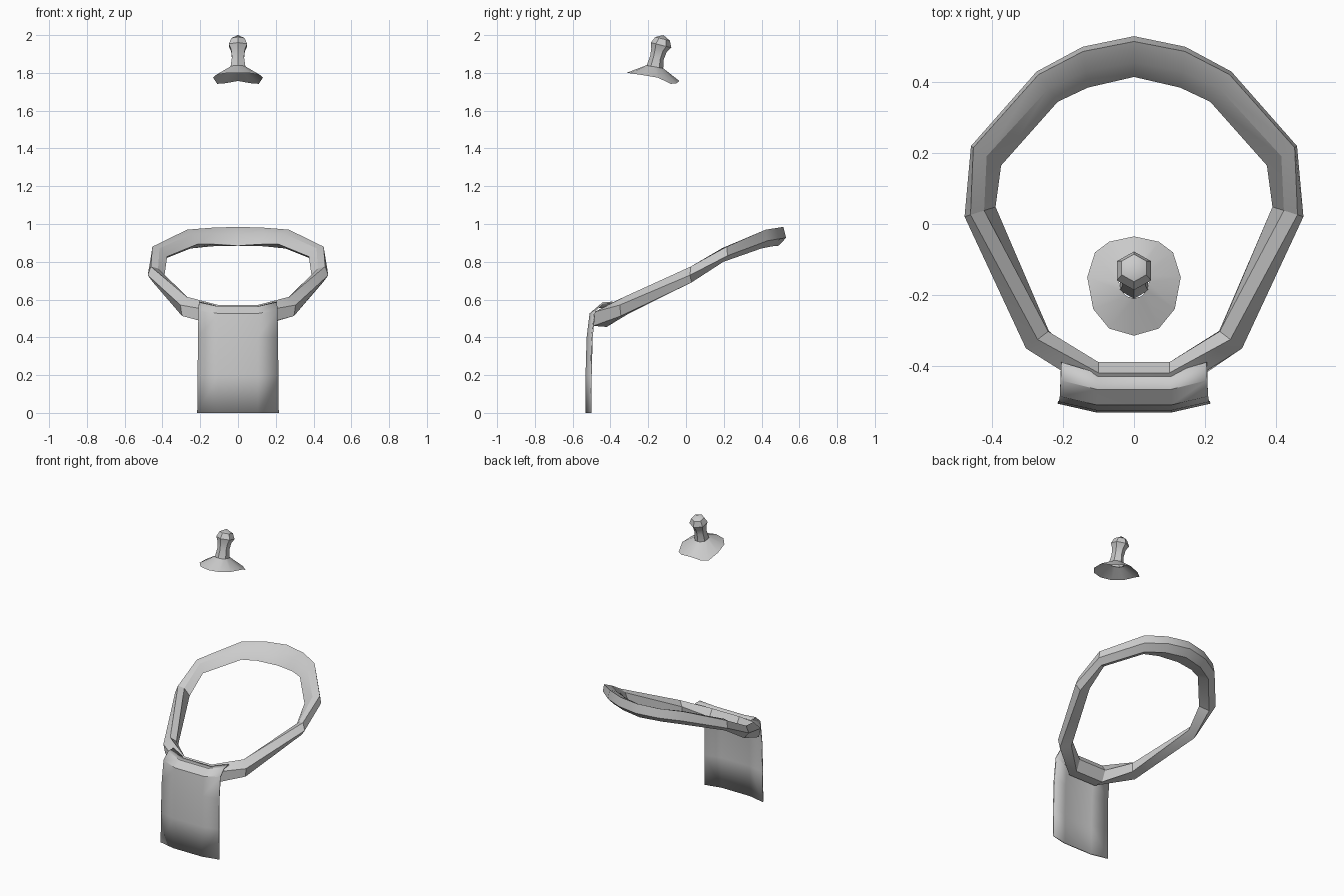
import bpy, math
from mathutils import Vector, Matrix

if "Cube" in bpy.data.objects:
    bpy.data.objects.remove(bpy.data.objects["Cube"])


def make(name, verts, faces, smooth=True):
    me = bpy.data.meshes.new(name)
    me.from_pydata([tuple(v) for v in verts], [], faces)
    me.validate()
    ob = bpy.data.objects.new(name, me)
    bpy.context.collection.objects.link(ob)
    bpy.ops.object.select_all(action='DESELECT')
    ob.select_set(True)
    bpy.context.view_layer.objects.active = ob
    bpy.ops.object.mode_set(mode='EDIT')
    bpy.ops.mesh.select_all(action='SELECT')
    bpy.ops.mesh.normals_make_consistent(inside=False)
    bpy.ops.object.mode_set(mode='OBJECT')
    if smooth:
        bpy.ops.object.shade_smooth_by_angle(angle=math.radians(30))
    return ob


def bridge(rows, n, closed_rows=False, closed_cols=True):
    """Quads joining successive rows of n vertices."""
    faces = []
    for r in range(rows if closed_rows else rows - 1):
        s = (r + 1) % rows
        for c in range(n if closed_cols else n - 1):
            d = (c + 1) % n
            faces.append((r * n + c, r * n + d, s * n + d, s * n + c))
    return faces


# Belt ring: outer xy, inner xy, bottom z, top z (back to front, right half)
stations = [
    (0.00, 0.53, 0.00, 0.415, 0.885, 0.985),
    (0.145, 0.50, 0.13, 0.385, 0.882, 0.98),
    (0.275, 0.43, 0.215, 0.345, 0.87, 0.97),
    (0.46, 0.22, 0.375, 0.165, 0.80, 0.88),
    (0.48, 0.02, 0.385, 0.05, 0.69, 0.775),
    (0.31, -0.355, 0.225, -0.29, 0.51, 0.615),
    (0.10, -0.49, 0.10, -0.39, 0.455, 0.57),
]
# five-sided section (across, height), blended from back over side to front
back = [(0, 0), (0.35, 0.6), (0.87, 1), (1, 0.42), (0.65, 0.0)]
side = [(0, 0.4), (0.5, 0.95), (0.93, 1), (1, 0.4), (0.6, 0)]
front = [(0.3, 0), (0, 0.6), (0.3, 1), (0.9, 0.7), (1, 0.05)]


def section(i):
    a, b, w = (back, side, i / 3.5) if i <= 3.5 else (side, front, (i - 3.5) / 2.5)
    return [(p[0] + (q[0] - p[0]) * w, p[1] + (q[1] - p[1]) * w) for p, q in zip(a, b)]


def ring_row(i, sign):
    ox, oy, ix, iy, zb, zt = stations[i]
    return [(sign * (ix + (ox - ix) * t), iy + (oy - iy) * t, zb + (zt - zb) * h)
            for t, h in section(i)]


order = [(i, 1) for i in range(7)] + [(i, -1) for i in range(6, 0, -1)]
verts = [v for i, s in order for v in ring_row(i, s)]
make("belt_ring", verts, bridge(len(order), 5, closed_rows=True))

# Cloth flap: profile (y, z) in the middle and at the side edges
middle = [(-0.528, 0), (-0.528, 0.2), (-0.522, 0.4), (-0.507, 0.525), (-0.465, 0.56), (-0.42, 0.56)]
edge = [(-0.503, 0), (-0.503, 0.2), (-0.498, 0.4), (-0.483, 0.54), (-0.44, 0.582), (-0.39, 0.585)]
verts = []
for r, (m, e) in enumerate(zip(middle, edge)):
    w = 0.215 - 0.002 * r
    verts += [(-w, *e), (-0.105, *m), (0.105, *m), (w, *e)]
flap = make("front_flap", verts, bridge(6, 4, closed_cols=False))
mod = flap.modifiers.new("thickness", 'SOLIDIFY')
mod.thickness = 0.008
mod.offset = 0

# Hair cap: open sheet flaring from the knot base
rim = [(0, -0.035, 1.757), (0.07, -0.05, 1.745), (0.11, -0.08, 1.742), (0.132, -0.15, 1.775),
       (0.115, -0.24, 1.79), (0.07, -0.295, 1.798), (0, -0.315, 1.80)]
rim += [(-x, y, z) for x, y, z in rim[-2:0:-1]]
n = len(rim)
inner = []
for i in range(n):
    a = 2 * math.pi * i / n
    inner.append((0.042 * math.sin(a), -0.165 + 0.045 * math.cos(a), 1.832 - 0.008 * math.cos(a)))
make("hair_cap", inner + rim, bridge(2, n))

# Top knot: leaning six-sided lathe with a pointed tip
profile = [(1.822, -0.166, 0.046), (1.88, -0.154, 0.037), (1.92, -0.143, 0.042),
           (1.947, -0.132, 0.056), (1.98, -0.124, 0.04)]
tilt = Matrix.Rotation(math.radians(-14), 3, 'X')
verts = []
for z, y, r in profile:
    for k in range(6):
        a = math.pi * k / 3
        verts.append(Vector((0, y, z)) + tilt @ Vector((r * math.sin(a), r * math.cos(a), 0)))
faces = bridge(len(profile), 6)
verts.append(Vector((0, -0.12, 2.0)))
top = len(verts) - 1
faces += [(top - 6 + k, top - 6 + (k + 1) % 6, top) for k in range(6)]
make("top_knot", verts, faces)
